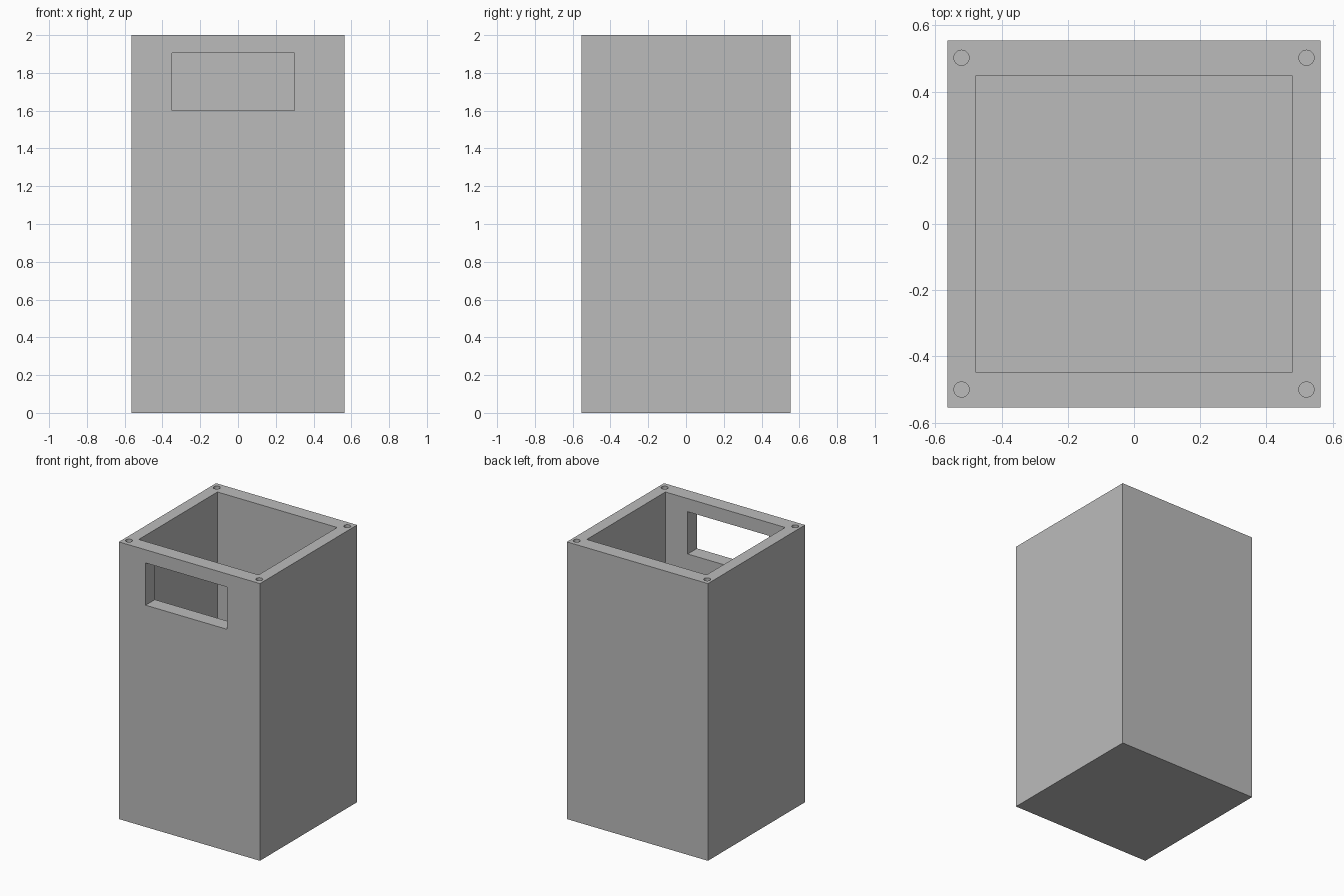
import bpy, bmesh
from mathutils import Matrix, Vector

if "Cube" in bpy.data.objects:
    bpy.data.objects.remove(bpy.data.objects["Cube"])

grey = bpy.data.materials.new("plain grey")
grey.diffuse_color = (0.5, 0.5, 0.5, 1)
grey.use_nodes = True
grey.node_tree.nodes["Principled BSDF"].inputs["Base Color"].default_value = grey.diffuse_color


def finish(bm, name):
    mesh = bpy.data.meshes.new(name)
    bm.to_mesh(mesh)
    bm.free()
    mesh.materials.append(grey)
    obj = bpy.data.objects.new(name, mesh)
    bpy.context.collection.objects.link(obj)
    return obj


def box(name, lo, hi):
    lo, hi = Vector(lo), Vector(hi)
    bm = bmesh.new()
    bmesh.ops.create_cube(bm, size=1, matrix=Matrix.Translation((lo + hi) / 2)
                          @ Matrix.Diagonal((*(hi - lo), 1)))
    return finish(bm, name)


def peg(name, x, y, radius, z0, z1):
    bm = bmesh.new()
    bmesh.ops.create_cone(bm, cap_ends=True, segments=32, radius1=radius,
                          radius2=radius, depth=z1 - z0,
                          matrix=Matrix.Translation((x, y, (z0 + z1) / 2)))
    return finish(bm, name)


# Outer casing
casing = box("casing", (-0.563, -0.554, 0), (0.563, 0.554, 2))

# Cavity open at the top, window through the front wall, corner screw holes
cutters = [
    box("cavity_cutter", (-0.478, -0.448, 0.1), (0.478, 0.448, 2.1)),
    box("window_cutter", (-0.35, -0.7, 1.6), (0.30, -0.3, 1.905)),
]
for x in (-0.521, 0.521):
    for y in (-0.5, 0.502):
        cutters.append(peg("screw_hole_cutter", x, y, 0.023, 1.8, 2.1))

for cutter in cutters:
    cut = casing.modifiers.new(cutter.name, 'BOOLEAN')
    cut.operation = 'DIFFERENCE'
    cut.solver = 'EXACT'
    cut.object = cutter
    cutter.hide_render = True
    cutter.hide_set(True)

# Smooth the hole walls, keep the box edges crisp
bpy.context.view_layer.objects.active = casing
casing.select_set(True)
for cut in list(casing.modifiers):
    bpy.ops.object.modifier_apply(modifier=cut.name)
bpy.ops.object.shade_smooth_by_angle()
for cutter in cutters:
    bpy.data.objects.remove(cutter)
